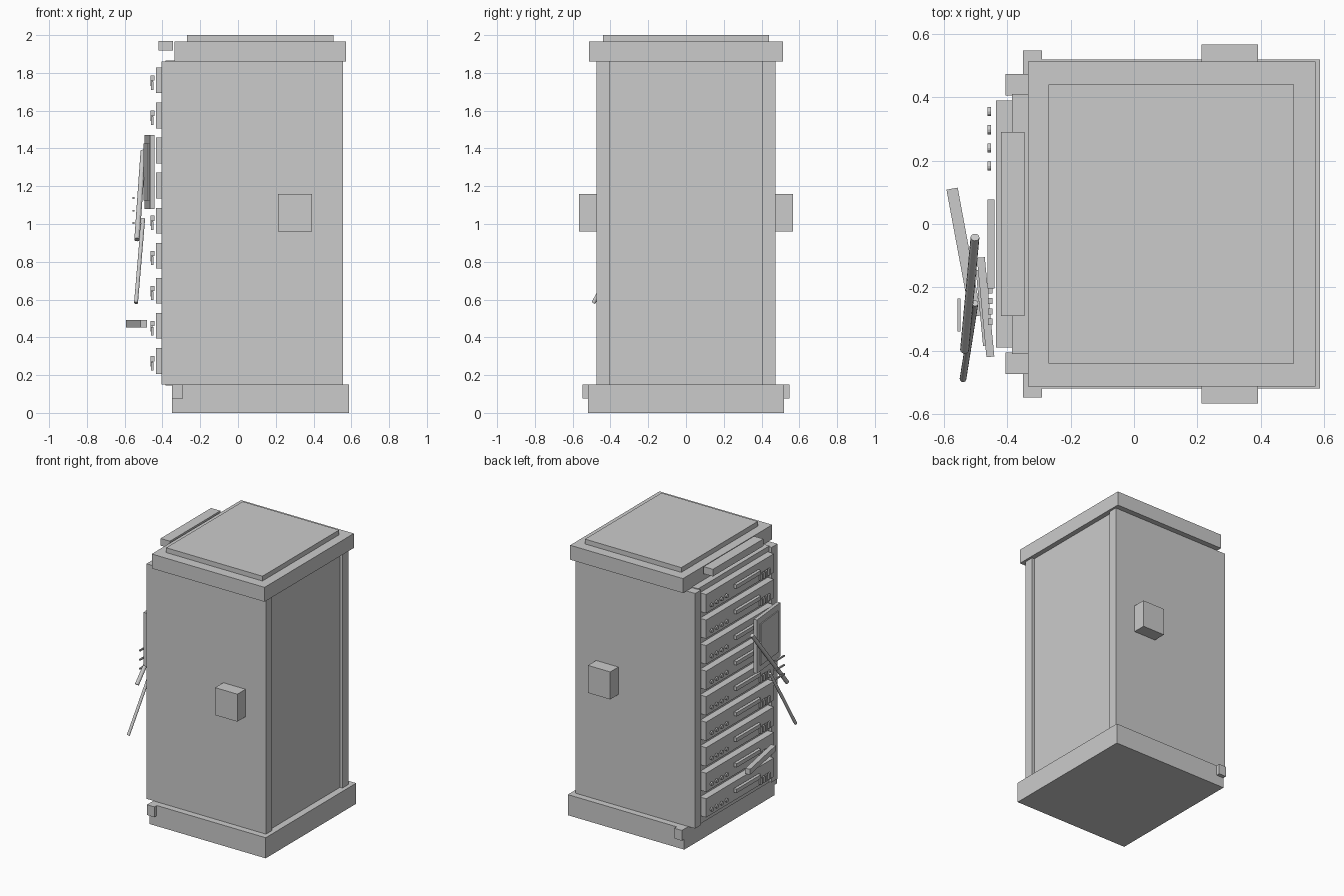
import bpy
from math import radians
from mathutils import Vector


def box(name, x, y, z, turn=0.0):
    """Box from (min, max) ranges, optionally turned about z at its centre."""
    bpy.ops.mesh.primitive_cube_add(
        size=1, location=[(r[0] + r[1]) / 2 for r in (x, y, z)],
        rotation=(0, 0, radians(turn)))
    ob = bpy.context.object
    ob.name = name
    ob.scale = [r[1] - r[0] for r in (x, y, z)]
    return ob


def rod(name, a, b, radius, sides=12):
    """Cylinder running from point a to point b."""
    a, b = Vector(a), Vector(b)
    bpy.ops.mesh.primitive_cylinder_add(
        vertices=sides, radius=radius, depth=(b - a).length, location=(a + b) / 2)
    ob = bpy.context.object
    ob.name = name
    ob.rotation_euler = (b - a).to_track_quat('Z', 'Y').to_euler()
    return ob


# Cabinet
box("base", (-0.35, 0.587), (-0.52, 0.52), (0, 0.15))
box("cabinet_core", (-0.385, 0.537), (-0.41, 0.41), (0.145, 1.865))
box("lid", (-0.335, 0.573), (-0.513, 0.513), (1.86, 1.965))
box("lid_plate", (-0.27, 0.505), (-0.44, 0.44), (1.96, 2.0))
box("lid_front_bar", (-0.42, -0.345), (-0.29, 0.29), (1.918, 1.97))
for s, side in ((-1, "right"), (1, "left")):
    def span(a, b):
        return tuple(sorted((s * a, s * b)))
    box(side + "_panel", (-0.405, 0.557), span(0.405, 0.473), (0.15, 1.86))
    box(side + "_side_box", (0.213, 0.392), span(0.47, 0.567), (0.96, 1.16))
    box(side + "_base_latch", (-0.35, -0.29), span(0.51, 0.547), (0.075, 0.15))

# Stack of nine rack units with knobs, handle and vent bars
for i in range(9):
    z = 0.275 + i * 0.1857
    box("rack_unit", (-0.435, -0.355), (-0.39, 0.39), (z - 0.068, z + 0.068))
    for k in range(4):
        y = 0.355 - k * 0.0573
        rod("knob", (-0.463, y, z - 0.015), (-0.452, y, z - 0.015), 0.0145)
        y = -0.21 - k * 0.033
        box("vent_bar", (-0.461, -0.447), (y - 0.01, y + 0.01), (z - 0.05, z - 0.005))
    box("unit_handle", (-0.463, -0.441), (-0.203, 0.078), (z - 0.002, z + 0.026))

# Display, turned slightly, with raised screen
box("display_frame", (-0.481, -0.456), (-0.42, -0.105), (1.08, 1.47), -5.5 * -1 * -1 * -1)
box("display_screen", (-0.488, -0.48), (-0.385, -0.145), (1.125, 1.425), 5.5)

# Leaning rods and small rungs
rod("upper_rod", (-0.502, -0.042, 1.385), (-0.535, -0.398, 0.917), 0.014)
rod("lower_rod", (-0.502, -0.25, 1.028), (-0.54, -0.49, 0.582), 0.0105)
for z in (1.137, 1.07, 1.005):
    box("small_rung", (-0.558, -0.548), (-0.34, -0.235), (z - 0.005, z + 0.005))

# Tilted bar low on the front
box("tilted_bar", (-0.555, -0.519), (-0.295, 0.115), (0.452, 0.492), 10.5)
